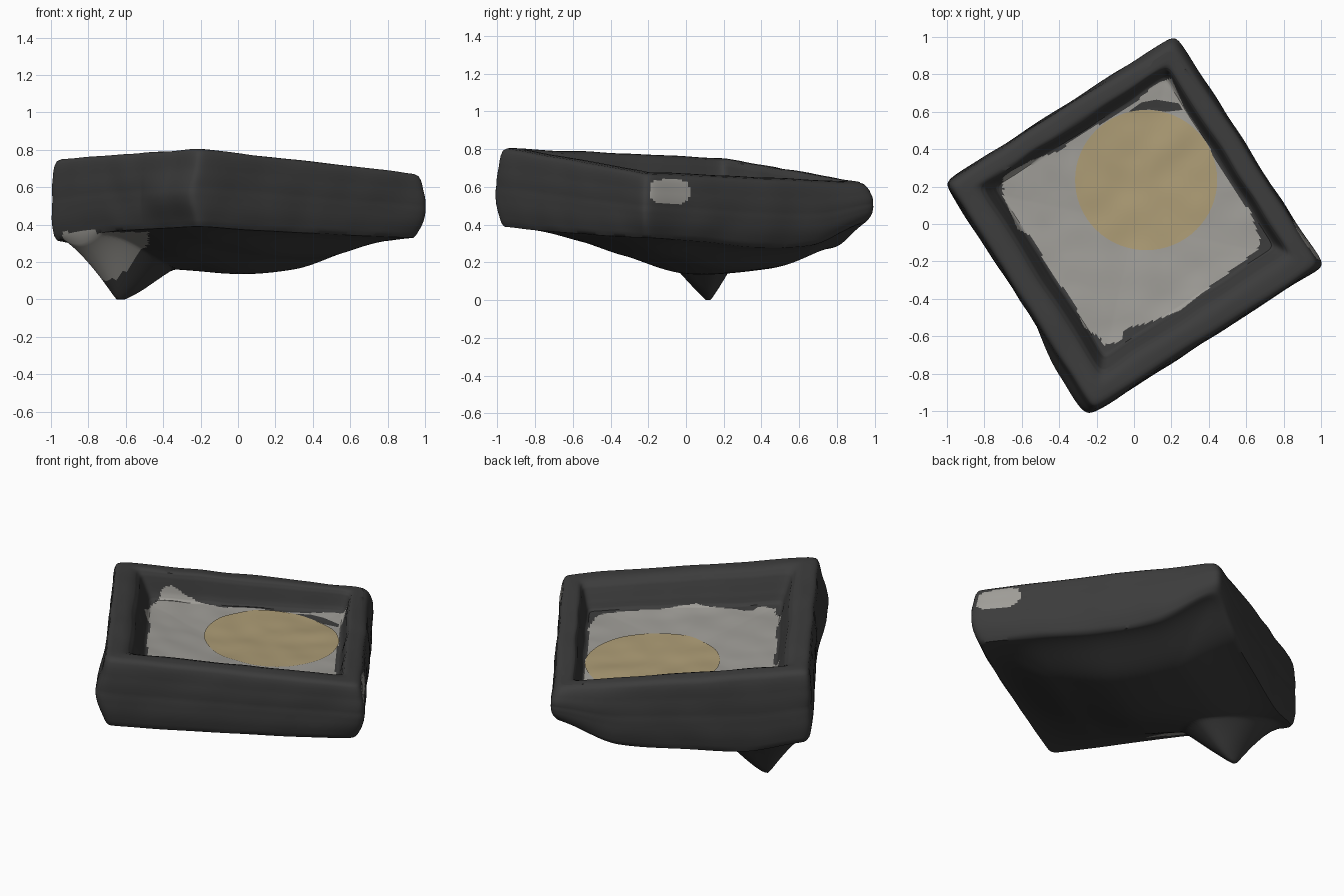
import bpy, bmesh, math
from mathutils import Vector, noise

if "Cube" in bpy.data.objects:
    bpy.data.objects.remove(bpy.data.objects["Cube"])

E1, E2 = Vector((0.619, 0.396)), Vector((-0.398, 0.618))   # half sides of the turned square
DET = E1.x * E2.y - E1.y * E2.x
PER_SIDE = 80


def material(name, rgb):
    m = bpy.data.materials.new(name)
    m.diffuse_color = (*rgb, 1)
    m.use_nodes = True
    m.node_tree.nodes["Principled BSDF"].inputs["Base Color"].default_value = m.diffuse_color
    return m


DARK = material("charcoal", (0.045, 0.045, 0.045))
GREY = material("warm grey", (0.35, 0.34, 0.315))
TAN = material("sand", (0.42, 0.335, 0.18))

# Underside heights on a 5 x 5 grid, rows along the second side direction
BELLY = [(0.39, 0.37, 0.355, 0.34, 0.33),
         (0.38, 0.295, 0.23, 0.23, 0.31),
         (0.37, 0.22, 0.14, 0.16, 0.28),
         (0.35, 0.18, 0.16, 0.175, 0.29),
         (0.315, 0.25, 0.26, 0.28, 0.41)]
# Ragged border of the grey floor
BORDER = [(-.7, .25), (-.7, .15), (-.62, -.03), (-.55, -.06), (-.45, -.25), (-.32, -.42),
          (-.27, -.55), (-.18, -.61), (-.165, -.65), (-.07, -.63), (-.05, -.56), (.1, -.52),
          (.25, -.46), (.4, -.34), (.66, -.14), (.68, -.1), (.62, .07), (.52, .2),
          (.45, .32), (.36, .48), (.27, .62), (.2, .78), (.1, .74), (.0, .64),
          (-.1, .58), (-.3, .47), (-.4, .39), (-.55, .34), (-.66, .28)]


def inside(x, y):
    hit = False
    for (ax, ay), (bx, by) in zip(BORDER, BORDER[1:] + BORDER[:1]):
        if (ay > y) != (by > y) and x < ax + (y - ay) * (bx - ax) / (by - ay):
            hit = not hit
    return hit


def place(u, v):
    return E1 * u + E2 * v


def to_square(x, y):
    return (x * E2.y - y * E2.x) / DET, (y * E1.x - x * E1.y) / DET


def rim_height(p):
    return 0.715 - 0.06 * p.x - 0.085 * p.y


def floor_height(p):
    u, v = to_square(p.x, p.y)
    dish = 0.03 * max(abs(u), abs(v)) ** 2
    return 0.525 + 0.6 * (rim_height(p) - 0.69) + dish + 0.008 * noise.noise((p.x * 6, p.y * 6, 3))


def curve(p, t):
    """Smooth curve through five evenly spaced heights."""
    i = int(t)
    f = t - i
    a, b, c, d = (p[min(max(i + k, 0), 4)] for k in (-1, 0, 1, 2))
    m, n = (c - a) * 0.35, (d - b) * 0.35
    return (b * (2 * f ** 3 - 3 * f * f + 1) + m * (f ** 3 - 2 * f * f + f)
            + c * (3 * f * f - 2 * f ** 3) + n * (f ** 3 - f * f))


def belly_height(u, v):
    a, b = [min(max((c + 1) * 2, 0), 3.9999) for c in (u, v)]
    return curve([curve(row, a) for row in BELLY], b)


def spike_depth(p):
    dx, dy = p.x + 0.64, p.y - 0.12
    d = math.hypot(dx / 0.3, dy / (0.15 if dy > 0 else 0.3))
    return 0.25 * max(0, 1 - d) ** 1.12


def perimeter():
    """Square outline with softly rounded corners."""
    pts = []
    for q in range(4):
        for i in range(PER_SIDE):
            u, v = -1 + 2 * i / PER_SIDE, -1
            for _ in range(q):
                u, v = -v, u
            n = (abs(u) ** 36 + abs(v) ** 36) ** (1 / 36)
            pts.append((u / n, v / n))
    return pts


def refine(profile, steps):
    out = []
    for (a, b), (c, d) in zip(profile, profile[1:]):
        out += [(a + (c - a) * s / steps, b + (d - b) * s / steps) for s in range(steps)]
    return out + [profile[-1]]


def wobble(p, z):
    return 0.012 * noise.noise(Vector((p.x * 5, p.y * 5, z * 5)))


def wall_shape(u, v, f):
    """Softer right side, rounded back corner, and a bulge near the front corner."""
    right = max(0, u) ** 3
    back = max(0, u + v - 1) ** 2
    k = 1 - 0.03 * right * max(0, 1 - f / 0.5) ** 2 - 0.04 * back * max(0, (f - 0.5) / 0.5) ** 2
    side = max(0, -u) ** 6 * max(0, 1 - ((v + 0.75) / 0.5) ** 2)
    return u * k - 0.055 * side * math.exp(-((f - 0.42) / 0.25) ** 2), v * k


OUTLINE = perimeter()

# Tray body: rings run from the underside, up the wall, over the rim, to the floor
bm = bmesh.new()
rings = []
EDGE = 0.968
for r in range(1, 41):
    k = EDGE * r / 40
    ring = []
    for u, v in OUTLINE:
        a, b = wall_shape(u, v, 0)
        p = place(a * k, b * k)
        z = belly_height(u * k / EDGE, v * k / EDGE) - spike_depth(p)
        ring.append(bm.verts.new((p.x, p.y, max(z, 0))))
    rings.append(ring)
WALL = [(0.982, 0.05), (0.99, 0.12), (0.997, 0.2), (1.0, 0.28), (1.0, 0.35), (1.0, 0.42),
        (0.997, 0.5), (0.998, 0.55), (0.998, 0.61), (0.996, 0.67), (0.992, 0.74),
        (0.989, 0.82), (0.983, 0.9), (0.972, 0.96), (0.948, 0.99), (0.9, 1.0), (0.86, 1.0)]
for k, f in refine(WALL, 2):
    ring = []
    for u, v in OUTLINE:
        a, b = wall_shape(u, v, f) if k > 0.94 else (u, v)
        p = place(a * k, b * k)
        low = belly_height(u, v)
        z = low + f * (rim_height(p) - low)
        p = p * (1 + wobble(p, z) * 0.8)
        ring.append(bm.verts.new((p.x, p.y, z + 0.4 * f * wobble(p, 0))))
    rings.append(ring)
INNER = [(0.825, 0.95), (0.80, 0.8), (0.785, 0.6), (0.77, 0.38), (0.755, 0.18),
         (0.745, 0.07), (0.73, 0.0), (0.67, 0.0), (0.61, 0.0), (0.55, 0.0)]
INNER = refine(INNER, 4) + [(0.5 - 0.05 * i, 0.0) for i in range(10)]
first_inner = len(rings)
for k, g in INNER:
    ring = []
    shift = min(1, (0.86 - k) / 0.1)             # the floor lies nearer the back corner
    for u, v in OUTLINE:
        p = place(u * k + 0.035 * shift, v * k + 0.04 * shift)
        p = p * (1 + wobble(p, 1) * (1.2 if g else 0))
        low = floor_height(p)
        ring.append(bm.verts.new((p.x, p.y, low + g * (rim_height(p) - low))))
    rings.append(ring)
count = len(OUTLINE)
for r in range(len(rings) - 1):
    a, b = rings[r], rings[r + 1]
    for i in range(count):
        j = (i + 1) % count
        f = bm.faces.new((a[i], a[j], b[j], b[i]))
        c = f.calc_center_median()
        if r >= first_inner:
            grey = inside(c.x, c.y)
        elif c.x < 0:                            # front of the spike
            grey = (c.x < -0.48 and c.y < 0.12 and
                    max(0.11, 0.12 + 1.2 * (c.x + 0.63)) < c.z < 0.36)
        else:                                    # worn spot by the right corner
            grey = (r > 40 and c.x > 0.8 and
                    (abs(c.y + 0.085) / 0.105) ** 3 + (abs(c.z - 0.575) / 0.066) ** 3 < 1)
        f.material_index = int(grey)
bm.faces.new(rings[0])
bm.faces.new(rings[-1]).material_index = 1
bmesh.ops.recalc_face_normals(bm, faces=bm.faces)


def finish(bm, name, mats):
    mesh = bpy.data.meshes.new(name)
    bm.to_mesh(mesh)
    bm.free()
    for m in mats:
        mesh.materials.append(m)
    ob = bpy.data.objects.new(name, mesh)
    bpy.context.collection.objects.link(ob)
    for other in bpy.context.selected_objects:
        other.select_set(False)
    bpy.context.view_layer.objects.active = ob
    ob.select_set(True)
    bpy.ops.object.shade_smooth_by_angle(angle=math.radians(50))


finish(bm, "tray_body", [DARK, GREY])


def plate(name, outline, lift, mat):
    """Thin sheet that follows the floor, filled by rings towards its middle."""
    bm = bmesh.new()
    mid = sum((Vector(p) for p in outline), Vector((0, 0))) / len(outline)
    loops = []
    for s in range(16, 0, -1):
        pts = [mid.lerp(Vector(p), s / 16) for p in outline]
        loops.append([bm.verts.new((p.x, p.y, floor_height(p) + lift)) for p in pts])
    n = len(outline)
    for a, b in zip(loops, loops[1:]):
        for i in range(n):
            bm.faces.new((a[i], a[(i + 1) % n], b[(i + 1) % n], b[i]))
    bm.faces.new(loops[-1])
    finish(bm, name, [mat])


# Round patch and the dark streak beside it
circle = [(0.065 + 0.38 * math.cos(t * math.tau / 64),
           0.235 + 0.375 * math.sin(t * math.tau / 64)) for t in range(64)]
plate("round_patch", circle, 0.004, TAN)
plate("dark_streak", [(-0.03, 0.6), (0.08, 0.612), (0.17, 0.6), (0.26, 0.61),
                      (0.24, 0.645), (0.12, 0.665), (0.04, 0.65)], 0.003, DARK)
